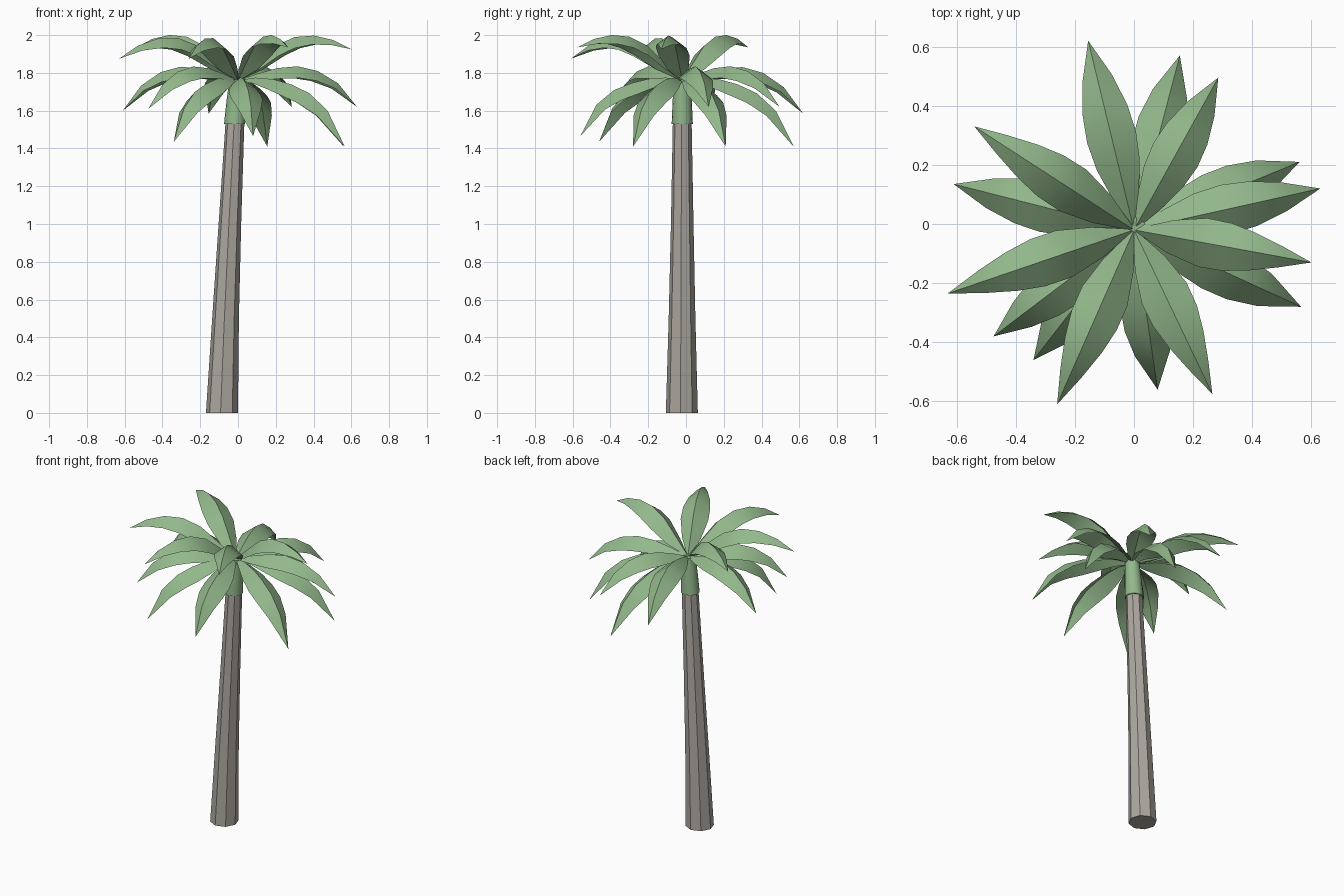
import bpy, bmesh
from math import cos, sin, pi, radians
from mathutils import Vector

if "Cube" in bpy.data.objects:
    bpy.data.objects.remove(bpy.data.objects["Cube"])


def material(name, rgb):
    m = bpy.data.materials.new(name)
    m.diffuse_color = (*rgb, 1)
    m.use_nodes = True
    m.node_tree.nodes["Principled BSDF"].inputs["Base Color"].default_value = m.diffuse_color
    return m


GREEN = material("leaf_green", (0.29, 0.48, 0.26))
BARK = material("bark", (0.42, 0.39, 0.35))


def finish(bm, name, mat):
    me = bpy.data.meshes.new(name)
    bm.to_mesh(me)
    bm.free()
    me.materials.append(mat)
    ob = bpy.data.objects.new(name, me)
    bpy.context.collection.objects.link(ob)
    return ob


def tube(name, rings, sides, phase, mat, smooth):
    """Capped tube through rings of (x, y, z, radius)."""
    bm = bmesh.new()
    loops = [[bm.verts.new((x + r * cos(phase + 2 * pi * i / sides),
                            y + r * sin(phase + 2 * pi * i / sides), z))
              for i in range(sides)] for x, y, z, r in rings]
    for a, b in zip(loops, loops[1:]):
        for i in range(sides):
            j = (i + 1) % sides
            bm.faces.new((a[i], a[j], b[j], b[i])).smooth = smooth
    bm.faces.new(loops[0][::-1])
    bm.faces.new(loops[-1])
    for e in bm.edges:
        if any(len(f.verts) == sides for f in e.link_faces):
            e.smooth = False
    return finish(bm, name, mat)


# Leaning trunk and the green sleeve on top of it
tube("trunk", [(-0.085, -0.022, 0, 0.085), (-0.066, -0.021, 0.5, 0.071),
               (-0.043, -0.02, 1.0, 0.060), (-0.016, -0.02, 1.54, 0.050)],
     8, radians(-5), BARK, False)
tube("crown_sleeve", [(-0.018, -0.02, 1.53, 0.056), (-0.010, -0.02, 1.65, 0.051),
                      (-0.002, -0.02, 1.765, 0.044)], 16, 0, GREEN, True)

# Fronds: folded sheets with a raised midrib
STATIONS = [0, 0.16, 0.33, 0.5, 0.67, 0.84, 1]
WIDTHS = [(0, 0.004), (0.2, 0.060), (0.35, 0.083), (0.5, 0.086),
          (0.65, 0.073), (0.8, 0.047), (1, 0)]   # half width along the rib length
FOLD = 0.74
BASE = Vector((0, -0.02, 0))


def half_width(u):
    for (u0, w0), (u1, w1) in zip(WIDTHS, WIDTHS[1:]):
        if u <= u1:
            return w0 + (w1 - w0) * (u - u0) / (u1 - u0)
    return 0


def frond(name, tip, profile):
    tx, ty, tz = tip
    flat = Vector((tx, ty, 0)) - BASE
    side = Vector((-flat.y, flat.x, 0)).normalized()
    rib = [BASE + flat * s + Vector((0, 0, z + (tz - profile[-1]) * s ** 3))
           for s, z in zip(STATIONS, profile)]
    run = [0]
    for p, q in zip(rib, rib[1:]):
        run.append(run[-1] + (q - p).length)
    bm = bmesh.new()
    rows = []
    for i, p in enumerate(rib):
        tangent = (rib[min(i + 1, 6)] - rib[max(i - 1, 0)]).normalized()
        down = -tangent.cross(side)
        w = half_width(run[i] / run[-1])
        if i == 6:
            v = bm.verts.new(p)
            rows.append((v, v, v))
        else:
            rows.append(tuple(bm.verts.new(p + (side * k + down * FOLD * abs(k)) * w)
                              for k in (1, 0, -1)))
    for a, b in zip(rows, rows[1:]):
        for k in (0, 1):
            corners = dict.fromkeys((a[k], a[k + 1], b[k + 1], b[k]))
            bm.faces.new(list(corners)).smooth = True
        bm.edges.get((a[1], b[1])).smooth = False
    bm.normal_update()
    for f in bm.faces:
        if f.normal.z < 0:
            f.normal_flip()
    finish(bm, name, GREEN)


TIERS = {
    "upper_frond": ([1.76, 1.85, 1.942, 1.988, 1.993, 1.965, 1.91],
                    [(-0.63, -0.235, 1.875), (0.60, -0.13, 1.925), (0.265, -0.575, 1.935),
                     (-0.26, -0.61, 1.875), (-0.54, 0.33, 1.935)]),
    "middle_frond": ([1.76, 1.795, 1.825, 1.835, 1.81, 1.745, 1.62],
                     [(-0.61, 0.135, 1.60), (-0.475, -0.38, 1.61), (0.63, 0.12, 1.62),
                      (0.285, 0.495, 1.62), (-0.155, 0.62, 1.585)]),
    "lower_frond": ([1.76, 1.775, 1.767, 1.74, 1.695, 1.605, 1.42],
                    [(-0.34, -0.46, 1.435), (0.08, -0.56, 1.465), (0.565, -0.28, 1.41),
                     (0.56, 0.21, 1.41), (0.155, 0.57, 1.41)]),
}
for name, (profile, tips) in TIERS.items():
    for n, tip in enumerate(tips):
        frond(f"{name}_{n + 1}", tip, profile)
